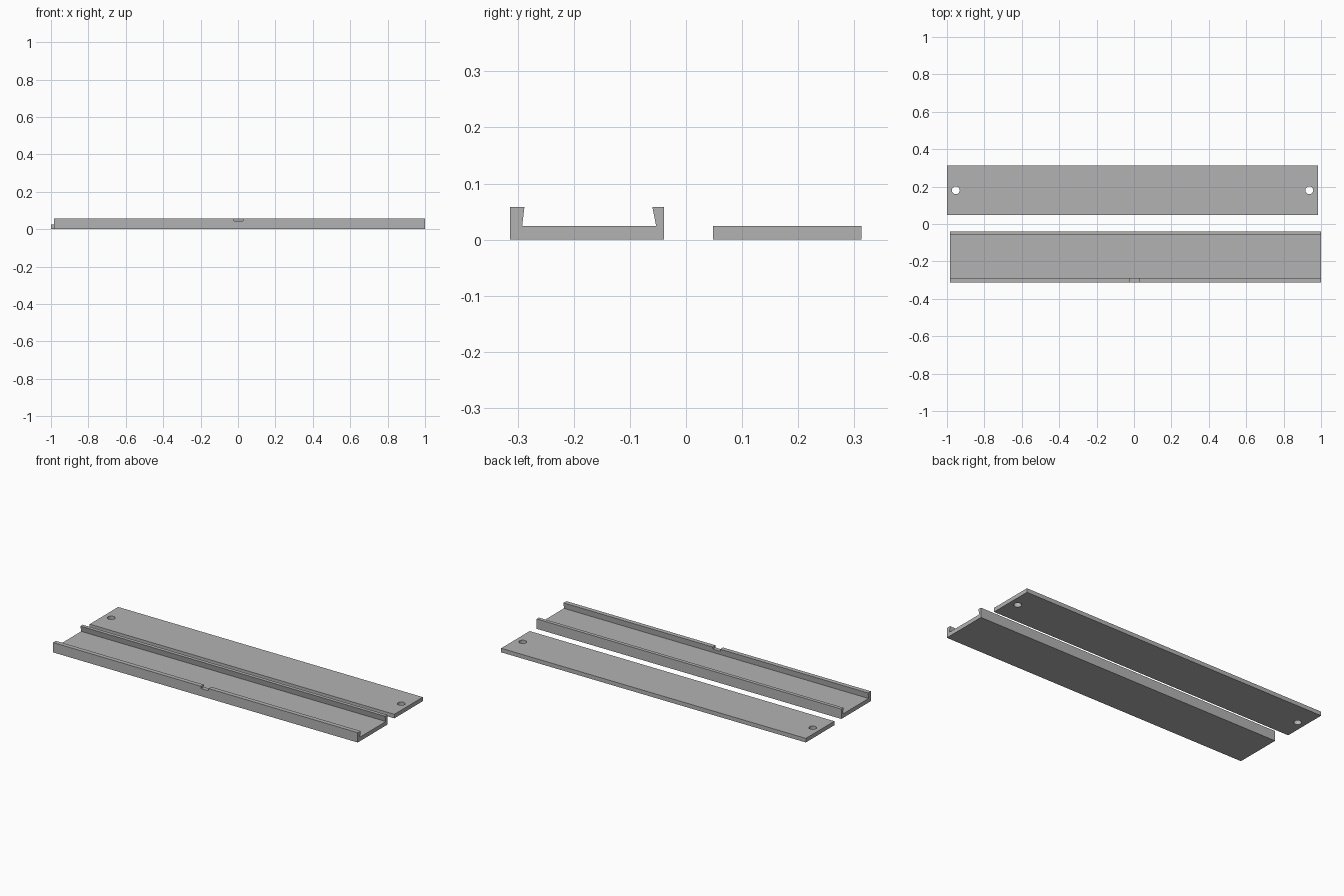
import bpy, bmesh, math

if "Cube" in bpy.data.objects:
    bpy.data.objects.remove(bpy.data.objects["Cube"])

grey = bpy.data.materials.new("grey")
grey.diffuse_color = (0.45, 0.45, 0.45, 1)
grey.use_nodes = True
grey.node_tree.nodes["Principled BSDF"].inputs["Base Color"].default_value = grey.diffuse_color


def extrude_profile(name, profile, x0, x1):
    """Extrude a (y, z) outline along x."""
    bm = bmesh.new()
    face = bm.faces.new([bm.verts.new((x0, y, z)) for y, z in profile])
    geom = bmesh.ops.extrude_face_region(bm, geom=[face])["geom"]
    verts = [v for v in geom if isinstance(v, bmesh.types.BMVert)]
    bmesh.ops.translate(bm, verts=verts, vec=(x1 - x0, 0, 0))
    bmesh.ops.recalc_face_normals(bm, faces=bm.faces)
    mesh = bpy.data.meshes.new(name)
    bm.to_mesh(mesh)
    bm.free()
    obj = bpy.data.objects.new(name, mesh)
    bpy.context.collection.objects.link(obj)
    mesh.materials.append(grey)
    return obj


def cut(obj, cutter):
    cutter.hide_render = True
    cutter.hide_viewport = True
    cutter.data.materials.clear()
    cutter.data.materials.append(grey)
    mod = obj.modifiers.new("cut", "BOOLEAN")
    mod.operation = "DIFFERENCE"
    mod.solver = "EXACT"
    mod.object = cutter


def box(y0, y1, z0, z1):
    return [(y0, z0), (y1, z0), (y1, z1), (y0, z1)]


# Channel with undercut side walls
channel = extrude_profile("channel", [
    (-0.314, 0), (-0.039, 0), (-0.039, 0.058), (-0.060, 0.058),
    (-0.053, 0.024), (-0.292, 0.024), (-0.288, 0.058), (-0.314, 0.058),
], -0.985, 1.0)

# Finger notch in the front wall
cut(channel, extrude_profile("notch_cutter", box(-0.34, -0.27, 0.045, 0.08), -0.021, 0.028))

# Flat cover plate
plate = extrude_profile("cover_plate", box(0.048, 0.313, 0, 0.024), -1.0, 0.985)

# Screw holes near both ends
for x in (-0.9525, 0.9375):
    bpy.ops.mesh.primitive_cylinder_add(vertices=32, radius=0.021, depth=0.1,
                                        location=(x, 0.1805, 0.012))
    hole = bpy.context.object
    hole.name = "screw_hole_cutter"
    cut(plate, hole)
